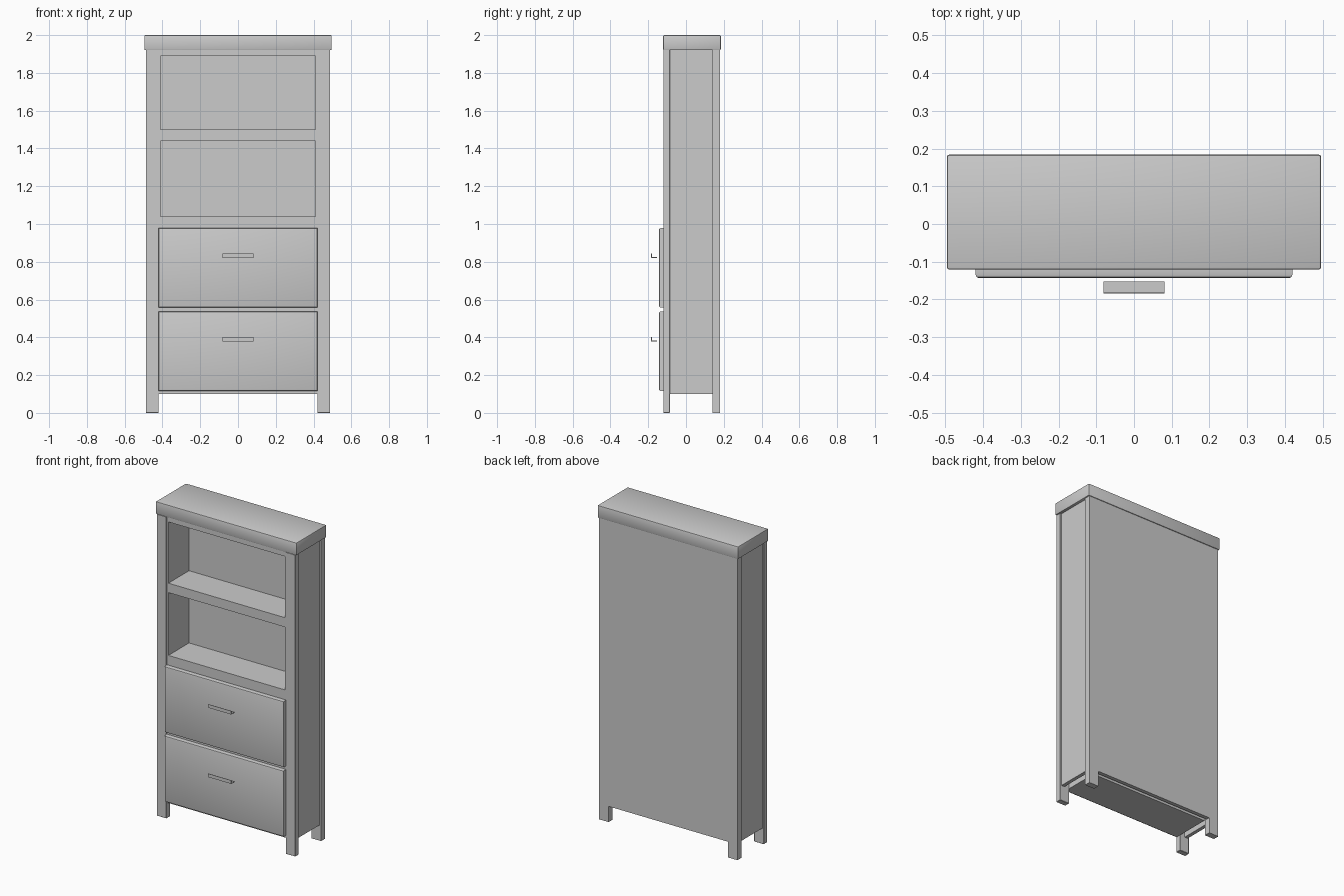
import bpy, bmesh

if "Cube" in bpy.data.objects:
    bpy.data.objects.remove(bpy.data.objects["Cube"])


def box(name, x, y, z, bevel=0.0, segments=2, pick=None):
    """Box from (min, max) ranges, optionally bevelling the picked edges."""
    bm = bmesh.new()
    bmesh.ops.create_cube(bm, size=1)
    for v in bm.verts:
        v.co = [(r[0] + r[1]) / 2 + c * (r[1] - r[0]) for c, r in zip(v.co, (x, y, z))]
    if bevel:
        edges = [e for e in bm.edges if pick is None or pick(e)]
        bmesh.ops.bevel(bm, geom=edges, offset=bevel, segments=segments,
                        profile=0.5, affect='EDGES')
    me = bpy.data.meshes.new(name)
    bm.to_mesh(me)
    bm.free()
    ob = bpy.data.objects.new(name, me)
    bpy.context.collection.objects.link(ob)
    return ob


def smooth(ob):
    bpy.ops.object.select_all(action='DESELECT')
    ob.select_set(True)
    bpy.context.view_layer.objects.active = ob
    bpy.ops.object.shade_smooth_by_angle()


# Top slab with softened edges
smooth(box("top_slab", (-.496, .496), (-.121, .184), (1.92, 2.0), .006))

# Four posts, with side panels set in between them
for side, s in (("left", -1), ("right", 1)):
    px = sorted((s * .42, s * .488))
    box(f"front_{side}_post", px, (-.12, -.085), (0, 1.922), .002, 1)
    box(f"back_{side}_post", px, (.14, .179), (0, 1.922))
    box(f"{side}_side_panel", sorted((s * .455, s * .478)), (-.086, .141), (.1, 1.922))

# Back panel flush with the posts
box("back_panel", (-.42, .42), (.155, .179), (.1, 1.922))

# Carcass with two open compartments cut into the front
carcass = box("carcass", (-.42, .42), (-.115, .135), (.1, 1.922))
for z in ((1.04, 1.44), (1.50, 1.89)):
    cutter = box("compartment_cutter", (-.41, .41), (-.3, .093), z)
    cutter.hide_render = True
    mod = carcass.modifiers.new("compartment", 'BOOLEAN')
    mod.operation = 'DIFFERENCE'
    mod.solver = 'EXACT'
    mod.object = cutter
    bpy.context.view_layer.objects.active = carcass
    bpy.ops.object.modifier_apply(modifier=mod.name)
    bpy.data.objects.remove(cutter)

# Drawer fronts with rounded front edges, each with an L-shaped pull
for name, z0 in (("lower", .116), ("upper", .558)):
    smooth(box(f"{name}_drawer_front", (-.42, .42), (-.143, -.115), (z0, z0 + .42), .008, 2,
               lambda e: all(v.co.y < -.14 for v in e.verts)))
    hz = z0 + .263
    box(f"{name}_handle_lip", (-.081, .081), (-.184, -.181), (hz, hz + .022))
    box(f"{name}_handle_plate", (-.081, .081), (-.181, -.153), (hz, hz + .003))
